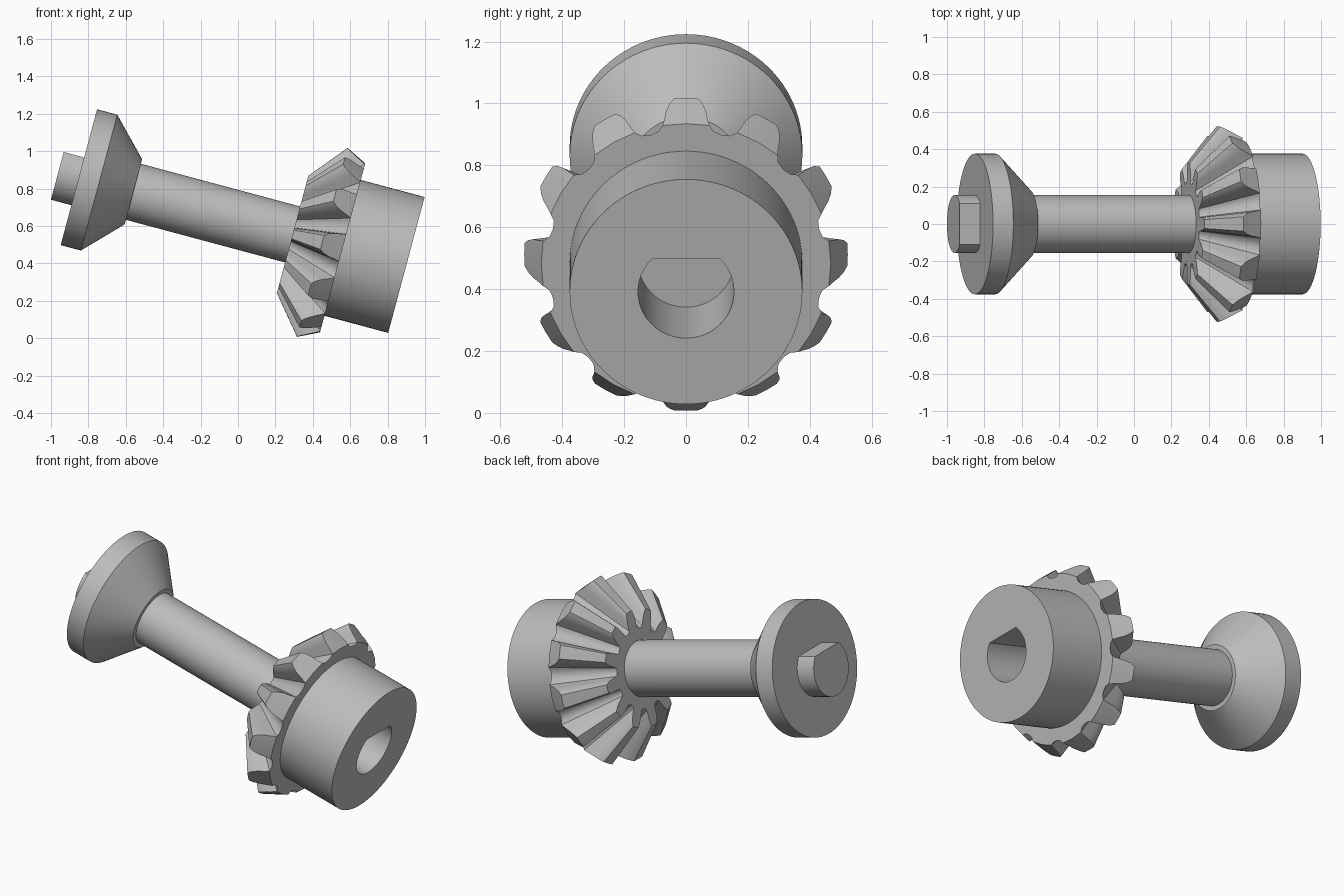
import bpy, bmesh
from math import radians, cos, sin, acos, pi
from mathutils import Matrix, Vector

cube = bpy.data.objects.get("Cube")
if cube:
    bpy.data.objects.remove(cube, do_unlink=True)

steel = bpy.data.materials.new("plain grey")
steel.use_nodes = True
grey = (0.5, 0.5, 0.5, 1)
steel.diffuse_color = grey
steel.node_tree.nodes["Principled BSDF"].inputs["Base Color"].default_value = grey

# Local z runs along the tilted axle, local x points up across it
TILT = Matrix.Translation((-0.96, 0, 0.89)) @ Matrix.Rotation(radians(105), 4, "Y") \
    @ Matrix.Rotation(pi, 4, "Z")
R_SHAFT, FLAT, R_HUB = 0.155, 0.109, 0.376
SEGS = 96


def polar(r, a, w):
    return Vector((r * cos(a), r * sin(a), w))


def finish(name, bm):
    bmesh.ops.recalc_face_normals(bm, faces=bm.faces)
    bm.transform(TILT)
    mesh = bpy.data.meshes.new(name)
    bm.to_mesh(mesh)
    bm.free()
    mesh.materials.append(steel)
    obj = bpy.data.objects.new(name, mesh)
    bpy.context.collection.objects.link(obj)
    return obj


def loft(name, rings):
    """Capped solid through rings of equal point count."""
    bm = bmesh.new()
    rows = [[bm.verts.new(p) for p in ring] for ring in rings]
    n = len(rows[0])
    for a, b in zip(rows, rows[1:]):
        for i in range(n):
            j = (i + 1) % n
            bm.faces.new((a[i], a[j], b[j], b[i]))
    bm.faces.new(rows[0])
    bm.faces.new(rows[-1])
    return finish(name, bm)


def turned(name, profile):
    return loft(name, [[polar(r, 2 * pi * i / SEGS, w) for i in range(SEGS)]
                       for w, r in profile])


def d_bar(name, w0, w1):
    """Round bar with one flat on its upper side."""
    a = acos(FLAT / R_SHAFT)
    angles = [a + (2 * pi - 2 * a) * i / 64 for i in range(65)]
    return loft(name, [[polar(R_SHAFT, t, w) for t in angles] for w in (w0, w1)])


def bevel_gear(name):
    teeth, apex, front, back = 12, 1.027, 1.296, 1.573
    # Half tooth: radius per unit distance from the apex, half angle in degrees
    half = [(0.815, 15), (0.825, 11.5), (0.857, 9.3), (0.93, 8.3),
            (1.03, 7.4), (1.13, 6), (1.207, 4.2)]
    rim = 2  # the profile point lying on the rim of the back face
    slope = 0.487

    def back_point(rho, a):
        w = (0.523 + slope * 1.46 + rho * apex) / (rho + slope)
        w = min(w, back)
        return polar(rho * (w - apex), a, w)

    bm = bmesh.new()
    small, large, back_face = [], [], []
    for k in range(teeth):
        mid = 2 * pi * k / teeth
        outline = [(r, -a) for r, a in half] + [(half[-1][0], 0)] + half[:0:-1]
        s, l = [], []
        for rho, deg in outline:
            a = mid + radians(deg)
            s.append(bm.verts.new(polar(rho * (front - apex), a, front)))
            l.append(bm.verts.new(back_point(rho, a)))
        small += s
        large += l
        # Sloping back end of the tooth
        tip = len(half)
        centres = [bm.verts.new(back_point(half[i][0], mid)) for i in range(rim, tip - 1)]
        centres.append(l[tip])
        for i in range(rim, tip - 1):
            c, d = centres[i - rim], centres[i - rim + 1]
            bm.faces.new((l[i], c, d, l[i + 1]))
            bm.faces.new((c, l[-i], l[-i - 1], d))
        back_face += l[:rim + 1] + [centres[0]] + l[-rim:]
    n = len(small)
    for i in range(n):
        j = (i + 1) % n
        bm.faces.new((small[i], small[j], large[j], large[i]))
    bm.faces.new(small)
    bm.faces.new(back_face)
    return finish(name, bm)


# Axle with its keyed end and flanged collar
parts = [
    d_bar("keyed_axle_end", 0, 0.2),
    turned("conical_collar", [(0.113, R_HUB), (0.225, R_HUB), (0.415, 0.18)]),
    turned("axle_shaft", [(0.38, R_SHAFT), (1.33, R_SHAFT)]),
]

# Gear and hub, both bored by a keyed socket
gear = bevel_gear("bevel_gear")
hub = turned("gear_hub", [(1.56, R_HUB), (1.926, R_HUB)])
cutter = d_bar("socket_cutter", 1.54, 2.0)
cutter.hide_render = True
for obj in (gear, hub):
    mod = obj.modifiers.new("socket", "BOOLEAN")
    mod.operation = "DIFFERENCE"
    mod.solver = "EXACT"
    mod.object = cutter
    bpy.context.view_layer.objects.active = obj
    bpy.ops.object.modifier_apply(modifier=mod.name)
bpy.data.objects.remove(cutter, do_unlink=True)

# Smooth curved walls, keep hard edges
bpy.ops.object.select_all(action="DESELECT")
for obj in parts + [gear, hub]:
    obj.select_set(True)
    bpy.context.view_layer.objects.active = obj
bpy.ops.object.shade_smooth_by_angle(angle=radians(28))
